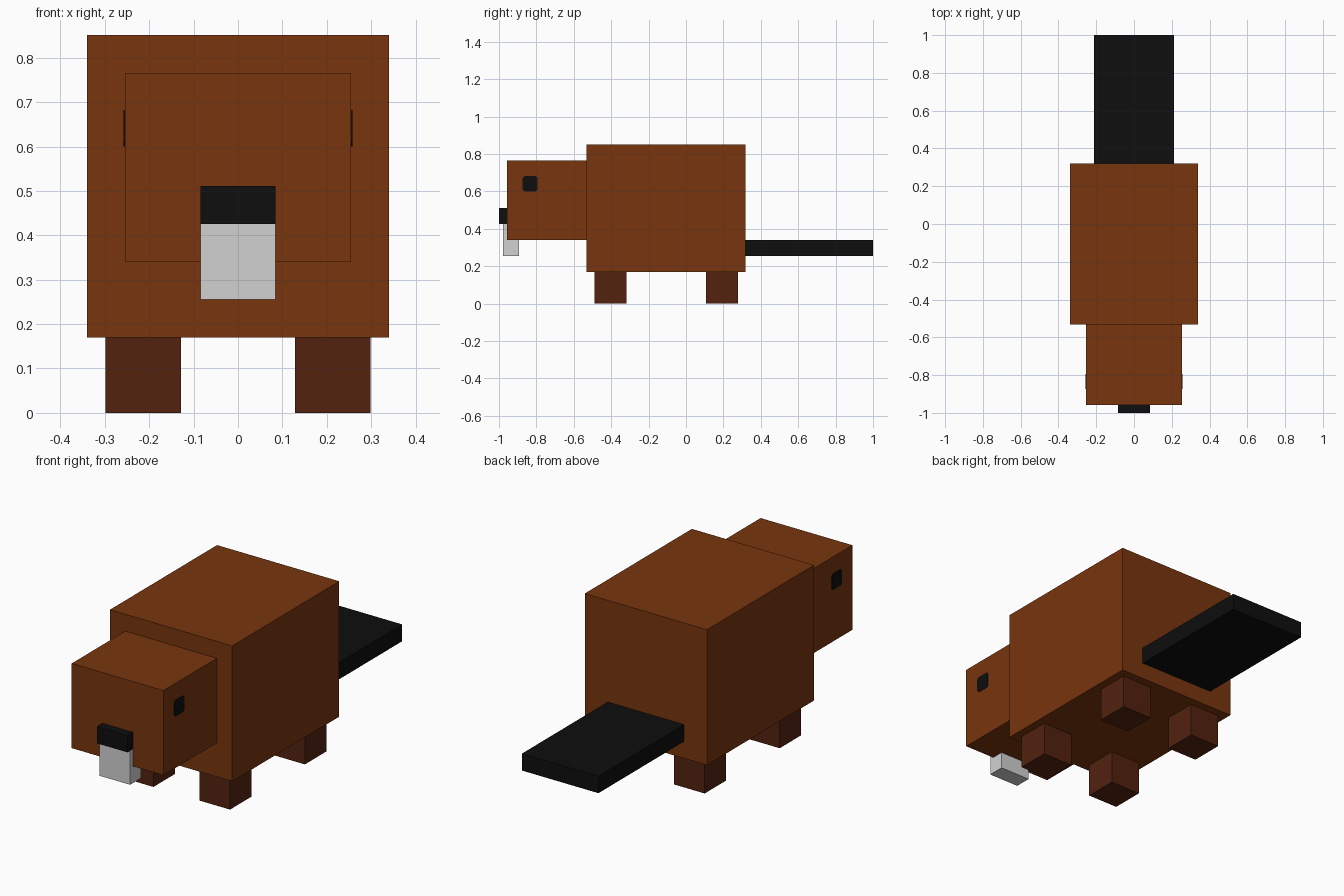
import bpy
import bmesh

cube = bpy.data.objects.get("Cube")
if cube:
    bpy.data.objects.remove(cube, do_unlink=True)


def linear(v):
    v /= 255
    return v / 12.92 if v <= 0.04045 else ((v + 0.055) / 1.055) ** 2.4


def material(name, r, g, b):
    m = bpy.data.materials.new(name)
    colour = (linear(r), linear(g), linear(b), 1)
    m.diffuse_color = colour
    m.use_nodes = True
    bsdf = next(n for n in m.node_tree.nodes if n.type == 'BSDF_PRINCIPLED')
    bsdf.inputs["Base Color"].default_value = colour
    bsdf.inputs["Roughness"].default_value = 0.9
    return m


FUR = material("brown fur", 120, 53, 14)
LEG = material("dark brown", 82, 34, 15)
BLACK = material("black", 14, 14, 14)
TOOTH = material("light grey", 209, 209, 209)


def box(name, x, y, z, mat, corner=0):
    """Box spanning the (min, max) ranges; corner chamfers the edges along x."""
    bm = bmesh.new()
    bmesh.ops.create_cube(bm, size=1)
    for v in bm.verts:
        v.co = [r[0] if c < 0 else r[1] for c, r in zip(v.co, (x, y, z))]
    if corner:
        edges = [e for e in bm.edges
                 if abs(e.verts[0].co.x - e.verts[1].co.x) > 1e-4]
        bmesh.ops.bevel(bm, geom=edges, offset=corner, segments=1, affect='EDGES')
    mesh = bpy.data.meshes.new(name)
    bm.to_mesh(mesh)
    bm.free()
    mesh.materials.append(mat)
    ob = bpy.data.objects.new(name, mesh)
    bpy.context.collection.objects.link(ob)
    return ob


# Body, head and flat tail
box("body", (-0.34, 0.34), (-0.532, 0.319), (0.17, 0.851), FUR)
box("head", (-0.255, 0.255), (-0.957, -0.532), (0.34, 0.766), FUR)
box("tail", (-0.213, 0.213), (0.319, 1.0), (0.255, 0.34), BLACK)

# Nose and front teeth
box("nose", (-0.085, 0.085), (-1.0, -0.957), (0.426, 0.511), BLACK)
box("teeth", (-0.085, 0.085), (-0.979, -0.894), (0.255, 0.426), TOOTH)

# Legs and eyes, mirrored left and right
for side, s in (("left", 1), ("right", -1)):
    leg_x = sorted((s * 0.128, s * 0.298))
    box(f"front_leg_{side}", leg_x, (-0.489, -0.319), (0, 0.17), LEG)
    box(f"back_leg_{side}", leg_x, (0.106, 0.277), (0, 0.17), LEG)
    eye_x = sorted((s * 0.253, s * 0.2575))
    box(f"eye_{side}", eye_x, (-0.873, -0.793), (0.6, 0.682), BLACK, 0.01)
